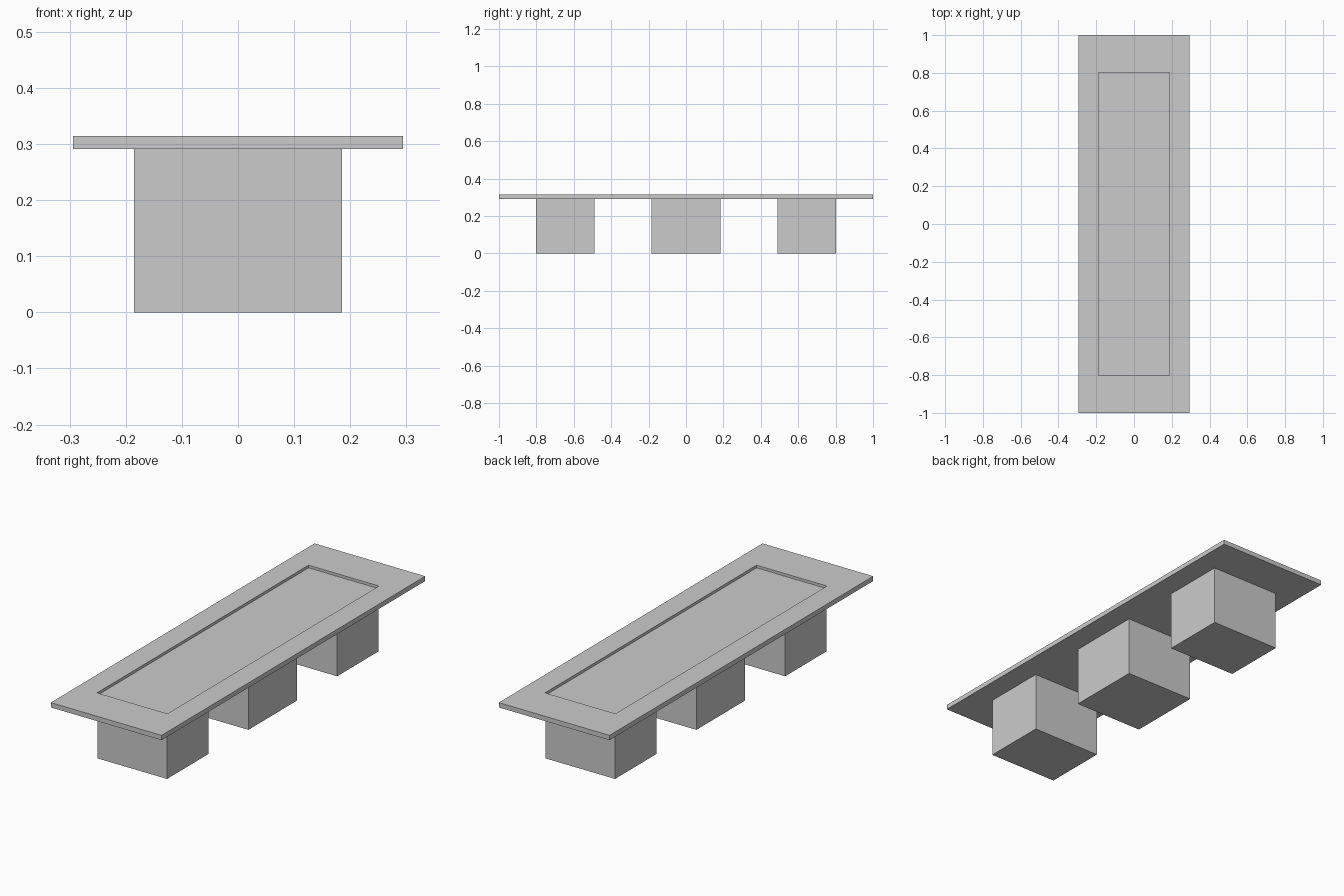
import bpy, bmesh
from mathutils import Matrix, Vector

if "Cube" in bpy.data.objects:
    bpy.data.objects.remove(bpy.data.objects["Cube"])

TOP_Z, UNDER_Z = 0.314, 0.291
RECESS_X, RECESS_Y, RECESS_DEPTH = 0.187, 0.802, 0.013


def box(bm, center, size):
    bmesh.ops.create_cube(bm, size=1, matrix=Matrix.Translation(center) @ Matrix.Diagonal((*size, 1)))


def finish(bm, name):
    mesh = bpy.data.meshes.new(name)
    bm.to_mesh(mesh)
    bm.free()
    obj = bpy.data.objects.new(name, mesh)
    bpy.context.collection.objects.link(obj)
    return obj


# Table top: thin slab with a shallow rectangular recess
bm = bmesh.new()
box(bm, (0, 0, (TOP_Z + UNDER_Z) / 2), (0.588, 2.0, TOP_Z - UNDER_Z))
top = max(bm.faces, key=lambda f: f.calc_center_median().z)
bmesh.ops.inset_individual(bm, faces=[top], thickness=0.1)
for v in top.verts:
    v.co.x = RECESS_X if v.co.x > 0 else -RECESS_X
    v.co.y = RECESS_Y if v.co.y > 0 else -RECESS_Y
floor = bmesh.ops.extrude_discrete_faces(bm, faces=[top])["faces"][0]
bmesh.ops.translate(bm, verts=floor.verts, vec=Vector((0, 0, -RECESS_DEPTH)))
finish(bm, "table_top")

# Block legs: wider centre block, shallower end blocks
for name, y, depth in (("front_leg", -0.645, 0.314),
                       ("middle_leg", 0, 0.37),
                       ("back_leg", 0.645, 0.314)):
    bm = bmesh.new()
    box(bm, (0, y, UNDER_Z / 2), (0.37, depth, UNDER_Z))
    finish(bm, name)
